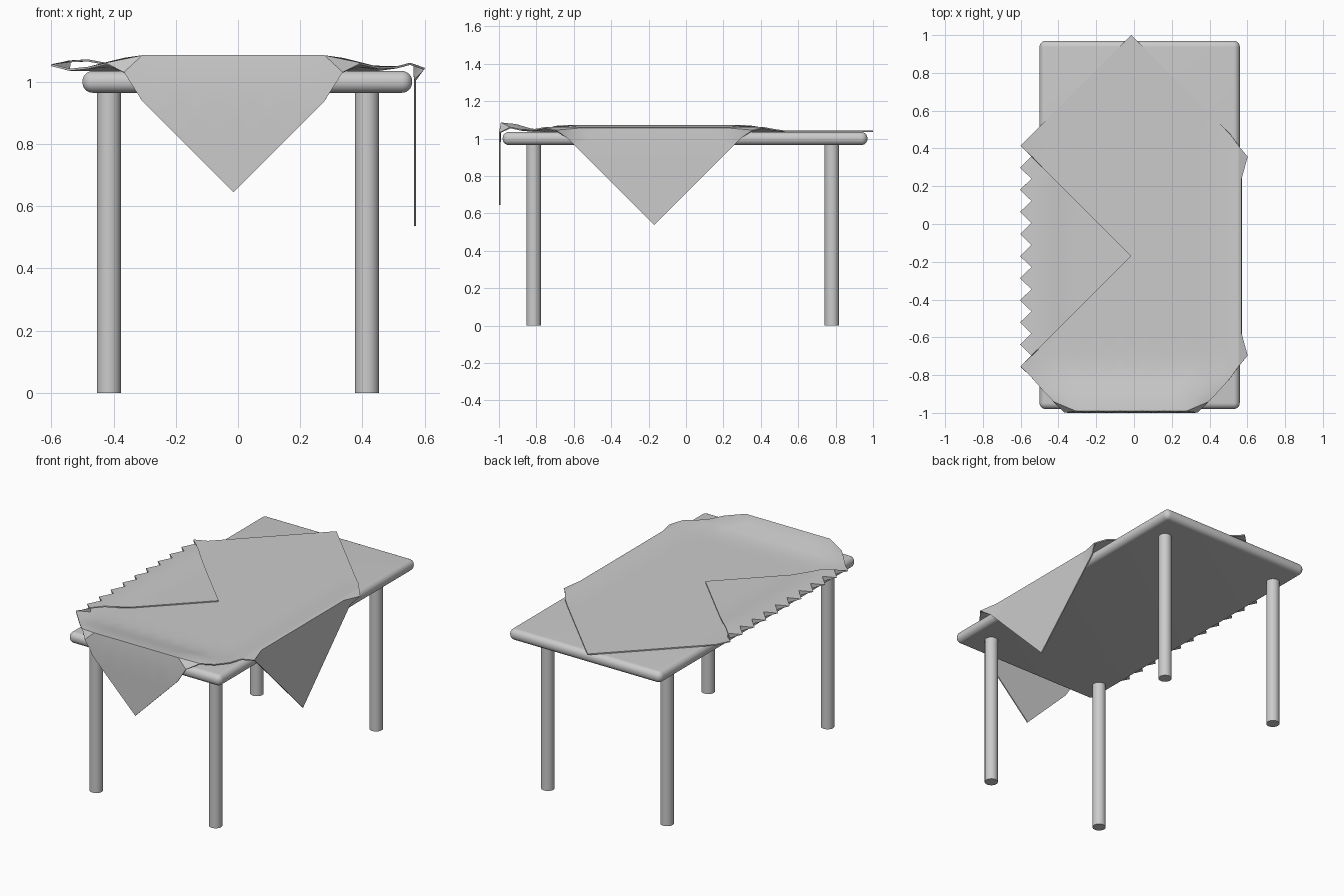
import bpy, bmesh

if "Cube" in bpy.data.objects:
    bpy.data.objects.remove(bpy.data.objects["Cube"])

# Table top: rounded slab
bpy.ops.mesh.primitive_cube_add(size=1, location=(0.03, -0.005, 1.0))
top = bpy.context.object
top.name = "table_top"
top.scale = (1.06, 1.95, 0.07)
bpy.ops.object.transform_apply(location=False, rotation=False, scale=True)
mod = top.modifiers.new("round_edge", 'BEVEL')
mod.width = 0.033
mod.segments = 8
bpy.ops.object.modifier_apply(modifier=mod.name)
bpy.ops.object.shade_smooth_by_angle()

# Four round legs
for side, x in (("left", -0.415), ("right", 0.415)):
    for end, y in (("front", -0.815), ("back", 0.78)):
        bpy.ops.mesh.primitive_cylinder_add(vertices=32, radius=0.039, depth=0.98,
                                            location=(x, y, 0.49))
        bpy.context.object.name = f"{end}_{side}_leg"
        bpy.ops.object.shade_smooth_by_angle()

# Cloth: square grid turned 45 degrees, draped by column and row
N, STEP = 20, 0.0585
CX, CY, Z = -0.015, -0.17, 1.039


def drape(col, row):
    x, y, z = CX + col * STEP, CY + row * STEP, Z
    edge = abs(col) + abs(row) >= N
    # left corner folded back over the top
    if col <= -10:
        x = CX - 10 * STEP + (-10 - col) * STEP
        z = {-10: 1.054, -11: 1.066, -12: 1.069, -13: 1.058}.get(col, 1.050)
    # right corner hanging down
    elif col >= 12:
        x, z = 0.569, 0.537 + (N - col) * STEP
    elif col == 11:
        x, z = (0.60, 1.042) if edge else (0.567, 1.053)
    elif col == 10:
        x, z = 0.553, 1.058
    elif col == 9:
        z = 1.047
    # front corner hanging down
    if row <= -15:
        y, z = -0.996, 0.645 + (N + row) * STEP
    elif row == -14:
        y, z = -0.996, 1.03
    elif row == -13:
        y, z = (-0.94, 1.058) if edge else (-0.988, 1.083)
    elif row == -12:
        y, z = (-0.88, 1.045) if edge else (-0.91, 1.074)
    elif row == -11 and not edge:
        y, z = -0.83, 1.05
    return x, y, z


bm = bmesh.new()
v = [[bm.verts.new(drape(i - j, i + j - N)) for j in range(N + 1)] for i in range(N + 1)]
for i in range(N):
    for j in range(N):
        low, right, high, left = v[i][j], v[i + 1][j], v[i + 1][j + 1], v[i][j + 1]
        col, row = i - j, i + j + 1 - N
        if col == -10 or row in (-11, -12, -13):
            tris = ((low, right, left), (right, high, left))
        elif col in (10, 11):
            tris = ((low, right, high), (low, high, left))
        else:
            tris = ((low, right, high, left),)
        for t in tris:
            bm.faces.new(t)
mesh = bpy.data.meshes.new("tablecloth")
bm.to_mesh(mesh)
bm.free()
cloth = bpy.data.objects.new("tablecloth", mesh)
bpy.context.collection.objects.link(cloth)
bpy.ops.object.select_all(action='DESELECT')
cloth.select_set(True)
bpy.context.view_layer.objects.active = cloth
mod = cloth.modifiers.new("thickness", 'SOLIDIFY')
mod.thickness = 0.007
mod.offset = 0
bpy.ops.object.modifier_apply(modifier=mod.name)
bpy.ops.object.shade_smooth_by_angle()
